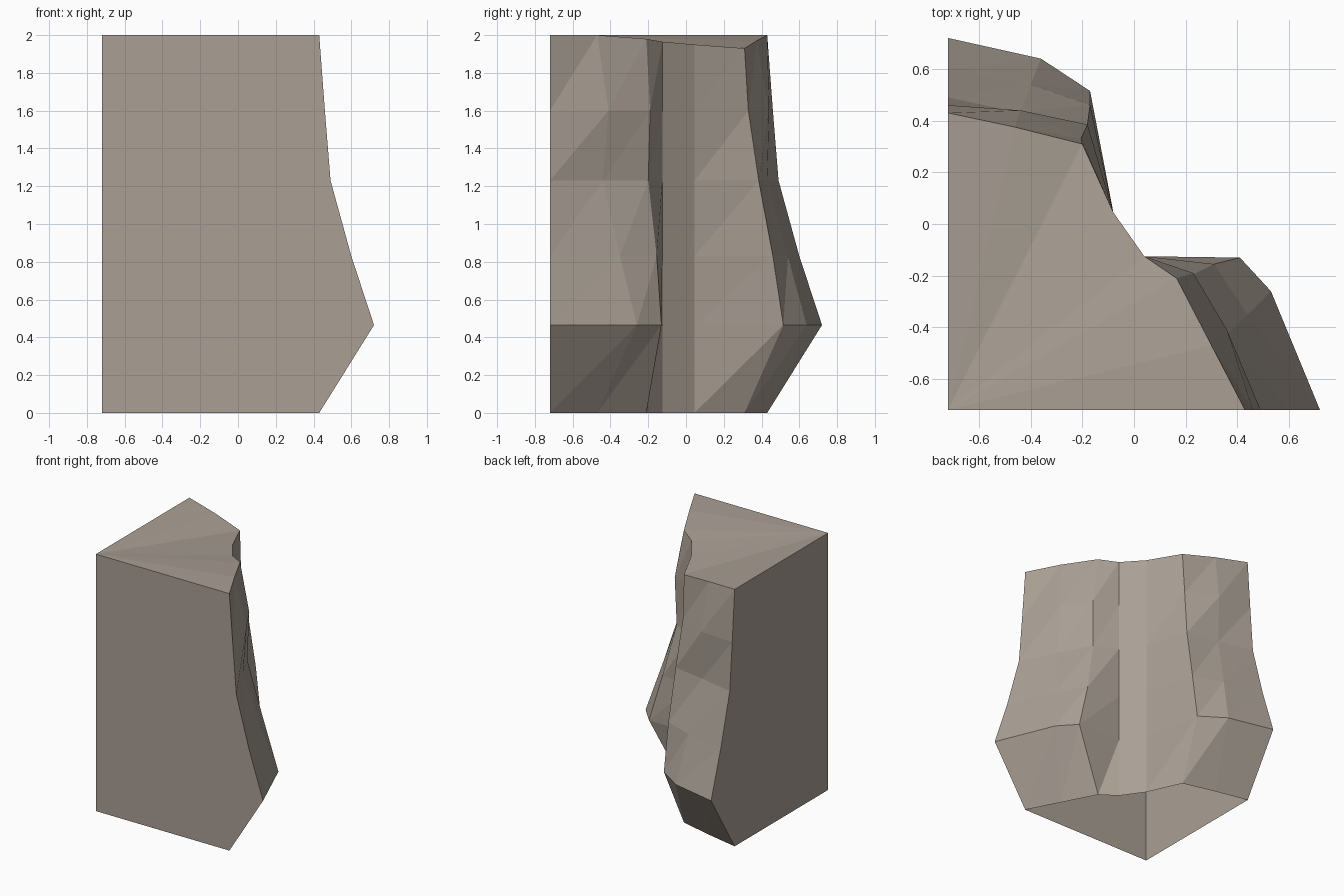
import bpy, bmesh

if "Cube" in bpy.data.objects:
    bpy.data.objects.remove(bpy.data.objects["Cube"])

stone = bpy.data.materials.new("warm grey stone")
stone.diffuse_color = (0.40, 0.35, 0.30, 1)
stone.use_nodes = True
stone.node_tree.nodes["Principled BSDF"].inputs["Base Color"].default_value = stone.diffuse_color

S = 0.72  # flat outer sides lie at -S
LEVELS = [0, 0.465, 0.83, 1.23, 1.6, 2.0]

# Side extent, then rock columns (x, y) at each level
REACH = [0.43, 0.72, 0.60, 0.49, 0.46, 0.43]
right_bulge = [(0.30, -0.47), (0.53, -0.26), (0.44, -0.35),
               (0.35, -0.44), (0.36, -0.41), (0.30, -0.47)]
right_ridge = [(0.165, -0.21), (0.41, -0.13), (0.31, -0.155),
               (0.22, -0.20), (0.23, -0.19), (0.165, -0.21)]
gully_right = [(0.04, -0.125)] * 6
gully_left = [(-0.08, 0.045)] * 6
back_ridge = [(-0.20, 0.31), (-0.17, 0.515), (-0.17, 0.46),
              (-0.18, 0.385), (-0.205, 0.33), (-0.20, 0.31)]
back_bulge = [(-0.46, 0.375), (-0.36, 0.64), (-0.40, 0.54),
              (-0.44, 0.43), (-0.44, 0.44), (-0.46, 0.375)]

columns = [[(r, -S) for r in REACH], right_bulge, right_ridge, gully_right,
           gully_left, back_ridge, back_bulge, [(-S, r) for r in REACH]]
TOP_Z = [2.0, 2.0, 1.98, 1.965, 1.95, 1.93, 1.97, 2.0]  # uneven rim

bm = bmesh.new()
grid = []
for col, top in zip(columns, TOP_Z):
    zs = LEVELS[:-1] + [top]
    grid.append([bm.verts.new((x, y, z)) for (x, y), z in zip(col, zs)])

# Faceted rock face, two triangles per cell
for a, b in zip(grid, grid[1:]):
    for i in range(len(LEVELS) - 1):
        bm.faces.new((a[i], b[i], b[i + 1]))
        bm.faces.new((a[i], b[i + 1], a[i + 1]))

# Flat front and left walls, open underneath
foot = bm.verts.new((-S, -S, 0))
head = bm.verts.new((-S, -S, 2))
bm.faces.new([foot] + grid[0] + [head])
bm.faces.new([head] + grid[-1][::-1] + [foot])

# Gently uneven top, fanned from the outer corner
for a, b in zip(grid, grid[1:]):
    bm.faces.new((head, a[-1], b[-1]))

mesh = bpy.data.meshes.new("cliff_corner")
bm.to_mesh(mesh)
bm.free()
mesh.materials.append(stone)
cliff = bpy.data.objects.new("cliff_corner", mesh)
bpy.context.collection.objects.link(cliff)
